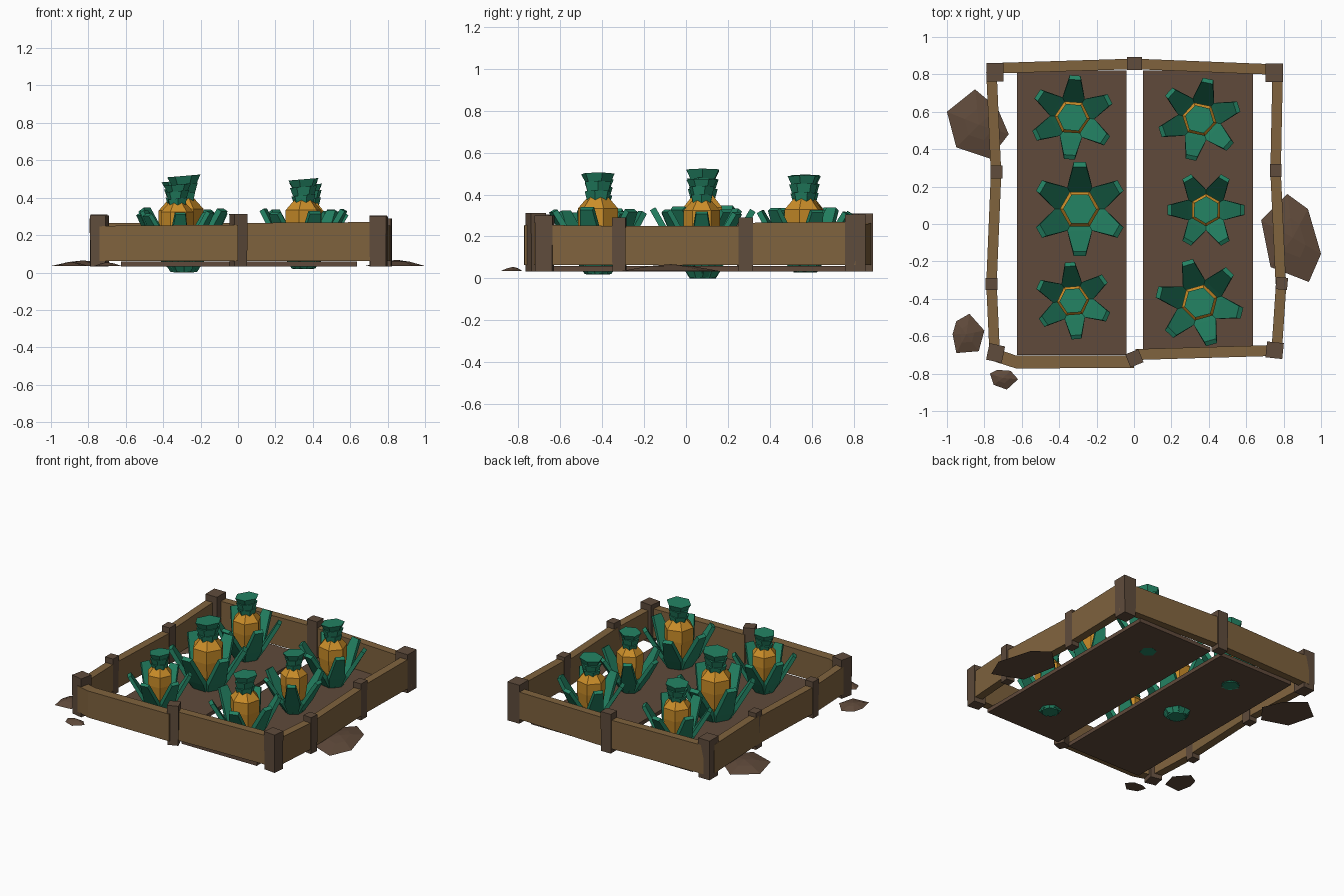
import bpy, bmesh, math
from mathutils import Vector

if "Cube" in bpy.data.objects:
    bpy.data.objects.remove(bpy.data.objects["Cube"])


def material(name, rgb):
    m = bpy.data.materials.new(name)
    m.diffuse_color = (*rgb, 1)
    m.use_nodes = True
    m.node_tree.nodes["Principled BSDF"].inputs["Base Color"].default_value = m.diffuse_color
    return m


WOOD = material("plank_wood", (0.215, 0.125, 0.048))
POST = material("dark_wood", (0.115, 0.072, 0.045))
SOIL = material("soil_brown", (0.115, 0.068, 0.043))
GREEN = material("leaf_green", (0.017, 0.225, 0.125))
GOLD = material("fruit_gold", (0.60, 0.27, 0.022))


def finish(bm, name, mat):
    bmesh.ops.recalc_face_normals(bm, faces=bm.faces)
    me = bpy.data.meshes.new(name)
    bm.to_mesh(me)
    bm.free()
    me.materials.append(mat)
    ob = bpy.data.objects.new(name, me)
    bpy.context.collection.objects.link(ob)
    return ob


def loft(bm, rings):
    """Join rings of points into a closed solid."""
    vs = [[bm.verts.new(p) for p in ring] for ring in rings]
    n = len(vs[0])
    for a, b in zip(vs, vs[1:]):
        for i in range(n):
            bm.faces.new((a[i], a[(i + 1) % n], b[(i + 1) % n], b[i]))
    bm.faces.new(vs[0][::-1])
    bm.faces.new(vs[-1])


def hexagon(r, z, turn=0, tilt=0):
    pts = []
    for i in range(6):
        a = turn + i * math.pi / 3
        pts.append(Vector((r * math.cos(a), r * math.sin(a), z + tilt * math.cos(a))))
    return pts


# ---- soil beds
def slab(name, x0, x1, y0, y1, z0, z1, mat):
    bm = bmesh.new()
    loft(bm, [[(x0, y0, z), (x1, y0, z), (x1, y1, z), (x0, y1, z)] for z in (z0, z1)])
    finish(bm, name, mat)


slab("soil_bed_left", -0.625, -0.04, -0.70, 0.82, 0.033, 0.06, SOIL)
slab("soil_bed_right", 0.047, 0.637, -0.70, 0.82, 0.033, 0.06, SOIL)


# ---- fence posts: slightly tapered boxes
def post(name, x, y, w, d, top, turn=0):
    bm = bmesh.new()
    c, s = math.cos(math.radians(turn)), math.sin(math.radians(turn))
    rings = []
    for z, k in ((0.032, 0.96), (top, 1.0)):
        ring = []
        for sx, sy in ((-1, -1), (1, -1), (1, 1), (-1, 1)):
            px, py = sx * w * k / 2, sy * d * k / 2
            ring.append((x + px * c - py * s, y + px * s + py * c, z))
        rings.append(ring)
    loft(bm, rings)
    finish(bm, name, POST)


post("corner_post_front_left", -0.74, -0.69, 0.085, 0.09, 0.305, -12)
post("corner_post_front_right", 0.752, -0.675, 0.09, 0.085, 0.30, -6)
post("corner_post_back_left", -0.743, 0.812, 0.09, 0.1, 0.31)
post("corner_post_back_right", 0.75, 0.808, 0.095, 0.1, 0.305)
post("middle_post_front", 0.002, -0.718, 0.075, 0.075, 0.312, 22)
post("middle_post_back", 0.003, 0.858, 0.08, 0.07, 0.31)
post("side_post_left_back", -0.735, 0.277, 0.062, 0.07, 0.29)
post("side_post_left_front", -0.762, -0.32, 0.062, 0.065, 0.29)
post("side_post_right_back", 0.757, 0.285, 0.062, 0.07, 0.29)
post("side_post_right_front", 0.79, -0.318, 0.062, 0.065, 0.29, -5)


# ---- planks running between posts along a short path
def plank(name, path, top0, top1, t=0.056, z0=0.063):
    bm = bmesh.new()
    pts = [Vector((*p, 0)) for p in path]
    rings = []
    for i, p in enumerate(pts):
        d = (pts[min(i + 1, len(pts) - 1)] - pts[max(i - 1, 0)]).normalized()
        n = Vector((-d.y, d.x, 0)) * t / 2
        top = top0 + (top1 - top0) * i / (len(pts) - 1)
        lo, hi = Vector((0, 0, z0)), Vector((0, 0, top))
        rings.append([p - n + lo, p + n + lo, p + n + hi, p - n + hi])
    loft(bm, rings)
    finish(bm, name, WOOD)


plank("plank_front_left", [(-0.73, -0.705), (-0.63, -0.738), (0, -0.736)], 0.247, 0.255, 0.068)
plank("plank_front_right", [(0.01, -0.698), (0.76, -0.676)], 0.265, 0.27, 0.058)
plank("plank_back_left", [(-0.74, 0.833), (0, 0.856)], 0.265, 0.265)
plank("plank_back_right", [(0, 0.856), (0.75, 0.826)], 0.265, 0.255)
plank("plank_left_back", [(-0.762, 0.81), (-0.738, 0.28)], 0.265, 0.26)
plank("plank_left_middle", [(-0.737, 0.28), (-0.762, -0.32)], 0.25, 0.25)
plank("plank_left_front", [(-0.762, -0.32), (-0.745, -0.69)], 0.25, 0.255)
plank("plank_right_back", [(0.768, 0.81), (0.757, 0.28)], 0.27, 0.265)
plank("plank_right_middle", [(0.757, 0.28), (0.785, -0.32)], 0.25, 0.25)
plank("plank_right_front", [(0.787, -0.32), (0.762, -0.69)], 0.25, 0.255)


# ---- loose clods of earth: low faceted mounds
def clod(name, outline, peak):
    bm = bmesh.new()
    base = [bm.verts.new((x, y, 0.035)) for x, y in outline]
    cx = sum(p[0] for p in outline) / len(outline)
    cy = sum(p[1] for p in outline) / len(outline)
    mid = [bm.verts.new((x + (cx - x) * 0.55, y + (cy - y) * 0.55, 0.035 + (peak - 0.035) * 0.7))
           for x, y in outline]
    tip = bm.verts.new((cx, cy, peak))
    n = len(base)
    for i in range(n):
        j = (i + 1) % n
        bm.faces.new((base[i], base[j], mid[j], mid[i]))
        bm.faces.new((mid[i], mid[j], tip))
    bm.faces.new(base[::-1])
    finish(bm, name, SOIL)


clod("clod_left_back", [(-1, 0.6), (-0.95, 0.41), (-0.77, 0.35), (-0.67, 0.48),
                        (-0.73, 0.62), (-0.85, 0.72)], 0.065)
clod("clod_right", [(0.68, 0.02), (0.73, -0.23), (0.935, -0.31), (1.0, -0.16),
                    (0.93, 0.08), (0.82, 0.16)], 0.068)
clod("clod_left_front", [(-0.97, -0.59), (-0.95, -0.69), (-0.83, -0.68), (-0.80, -0.57),
                         (-0.88, -0.48), (-0.95, -0.52)], 0.058)
clod("clod_front", [(-0.77, -0.80), (-0.75, -0.86), (-0.68, -0.885), (-0.62, -0.83),
                    (-0.66, -0.785), (-0.73, -0.78)], 0.055)


# ---- fruit plants: leaf rosette, hexagonal fruit and tiered crown
LEAF = [(0.045, 0.01, 0.036), (0.118, 0.125, 0.062), (0.222, 0.305, 0.033)]  # radius, height, half width
FRUIT = [(0.045, 0.06), (0.085, 0.135), (0.099, 0.235), (0.099, 0.315), (0.05, 0.37)]
TIERS = [(0.052, 0.345, 0.066, 0.395), (0.056, 0.39, 0.072, 0.44), (0.06, 0.435, 0.083, 0.48)]


def plant(tag, x, y, scale, turn):
    turn = math.radians(turn)
    parts = []
    # leaves with a hexagonal root under them
    bm = bmesh.new()
    loft(bm, [hexagon(0.058, 0, turn), hexagon(0.08, 0.035, turn), hexagon(0.085, 0.11, turn)])
    for k in range(6):
        a = turn + k * math.pi / 3
        out = Vector((math.cos(a), math.sin(a), 0))
        side = Vector((-out.y, out.x, 0))
        thick = (out * 0.85 - Vector((0, 0, 0.5))) * 0.014
        rings = []
        for r, z, w in LEAF:
            c = out * r + Vector((0, 0, z + 0.012 * math.sin(k * 2.3 + x * 9) * (z > 0.2)))
            rings.append([c - side * w - thick, c + side * w - thick,
                          c + side * w * 0.92 + thick, c - side * w * 0.92 + thick])
        loft(bm, rings)
    parts.append(finish(bm, "leaves_" + tag, GREEN))
    # fruit
    bm = bmesh.new()
    loft(bm, [hexagon(r, z, turn + math.pi / 6) for r, z in FRUIT])
    parts.append(finish(bm, "fruit_" + tag, GOLD))
    # crown of flared tiers
    bm = bmesh.new()
    for i, (r0, z0, r1, z1) in enumerate(TIERS):
        t = turn + 0.25 * i
        loft(bm, [hexagon(r0, z0, t), hexagon(r1, z1, t, 0.007)])
    parts.append(finish(bm, "crown_" + tag, GREEN))
    for ob in parts:
        ob.scale = (scale,) * 3
        ob.location = (x, y, 0.261 - 0.2425 * scale)


plant("left_back", -0.33, 0.57, 0.96, 26)
plant("right_back", 0.35, 0.56, 0.945, 18)
plant("left_middle", -0.29, 0.08, 1.076, 30)
plant("right_middle", 0.385, 0.075, 0.88, 0)
plant("left_front", -0.325, -0.41, 0.88, 35)
plant("right_front", 0.35, -0.42, 1.0, 46)
